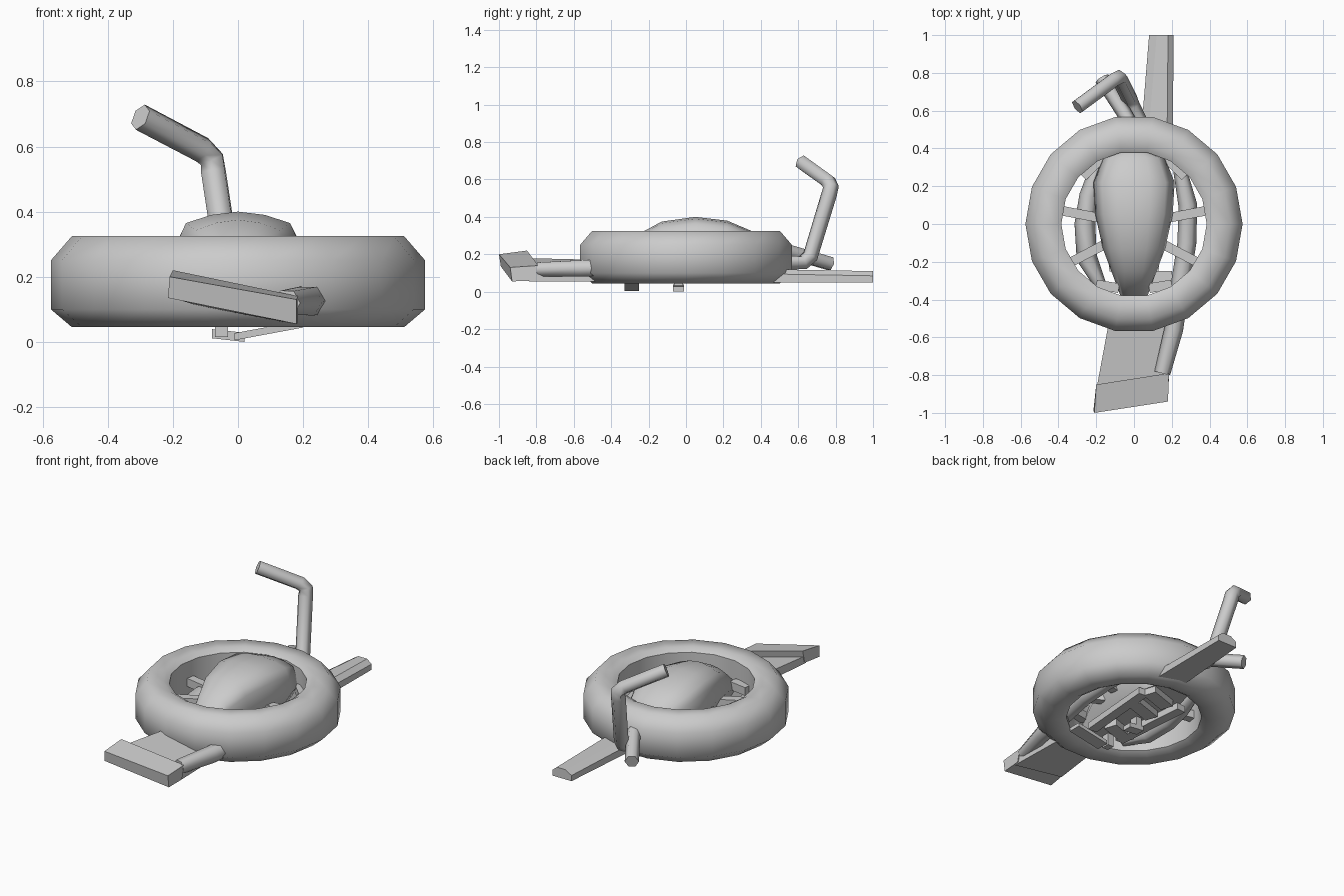
import bpy, bmesh
from math import sin, cos, tau, radians
from mathutils import Vector

cube = bpy.data.objects.get("Cube")
if cube:
    bpy.data.objects.remove(cube, do_unlink=True)

grey = bpy.data.materials.new("plain_grey")
grey.use_nodes = True
grey.diffuse_color = (0.6, 0.6, 0.6, 1)
grey.node_tree.nodes["Principled BSDF"].inputs["Base Color"].default_value = (0.6, 0.6, 0.6, 1)


def smooth(obj, angle):
    bpy.ops.object.select_all(action='DESELECT')
    obj.select_set(True)
    bpy.context.view_layer.objects.active = obj
    bpy.ops.object.shade_smooth_by_angle(angle=radians(angle))


def loft(name, rings, closed=False, angle=30):
    """Skin a list of equal cross-sections, capped unless closed."""
    bm = bmesh.new()
    loops = [[bm.verts.new(p) for p in ring] for ring in rings]
    n = len(loops[0])
    pairs = list(zip(loops, loops[1:]))
    if closed:
        pairs.append((loops[-1], loops[0]))
    else:
        bm.faces.new(loops[0])
        bm.faces.new(loops[-1])
    for a, b in pairs:
        for i in range(n):
            j = (i + 1) % n
            bm.faces.new((a[i], a[j], b[j], b[i]))
    bmesh.ops.recalc_face_normals(bm, faces=bm.faces)
    mesh = bpy.data.meshes.new(name)
    bm.to_mesh(mesh)
    bm.free()
    mesh.materials.append(grey)
    obj = bpy.data.objects.new(name, mesh)
    bpy.context.collection.objects.link(obj)
    smooth(obj, angle)
    return obj


def tube(name, path, radius, scales=None):
    """Six-sided capped tube along a path, turned into a mesh."""
    curve = bpy.data.curves.new(name, 'CURVE')
    curve.dimensions = '3D'
    curve.bevel_depth = radius
    curve.bevel_resolution = 1
    curve.use_fill_caps = True
    spline = curve.splines.new('POLY')
    spline.points.add(len(path) - 1)
    for i, p in enumerate(path):
        spline.points[i].co = (*p, 1)
        spline.points[i].radius = scales[i] if scales else 1
    curve.materials.append(grey)
    obj = bpy.data.objects.new(name, curve)
    bpy.context.collection.objects.link(obj)
    bpy.ops.object.select_all(action='DESELECT')
    obj.select_set(True)
    bpy.context.view_layer.objects.active = obj
    bpy.ops.object.convert(target='MESH')
    smooth(bpy.context.object, 62)


def beam(name, start, end, width, height):
    """Straight rectangular bar between two points."""
    a, b = Vector(start), Vector(end)
    side = (b - a).cross(Vector((0, 0, 1))).normalized() * width / 2
    up = Vector((0, 0, height / 2))
    loft(name, [[p + side + up, p - side + up, p - side - up, p + side - up] for p in (a, b)])


# Big flat wheel with bevelled shoulders
tyre = [(.575, .1), (.575, .25), (.51, .325), (.42, .325),
        (.385, .305), (.385, .065), (.42, .045), (.51, .045)]
loft("wheel_ring", [[(r * cos(tau * i / 18), r * sin(tau * i / 18), z) for r, z in tyre]
                    for i in range(18)], closed=True, angle=50)

# Egg-shaped body in the middle: y, half width, top height
body = []
for y, w, top in ((-.385, .07, .19), (-.25, .12, .31), (-.13, .165, .375), (.05, .205, .4),
                  (.22, .215, .38), (.35, .165, .325), (.41, .05, .26)):
    drop = (top - .09) / .31
    half = [(.4, top - .01 * drop), (.78, top - .035 * drop), (.88, top - .08 * drop),
            (1, top - .18 * drop), (.65, .09)]
    body.append([(0, y, top)] + [(w * u, y, z) for u, z in half]
                + [(-w * u, y, z) for u, z in reversed(half)])
loft("centre_body", body, angle=50)

# Spokes and underside rails, the same on both sides
for s, side in ((1, "left"), (-1, "right")):
    for i, (x1, y1, x2, y2) in enumerate(((.17, .03, .38, .07), (.16, .36, .27, .25),
                                          (.14, -.1, .33, -.2), (.08, -.34, .2, -.32))):
        beam(f"{side}_spoke_{i + 1}", (s * x1, y1, .18), (s * x2, y2, .18), .05, .05)
    beam(f"{side}_under_rail", (s * .1, -.25, .07), (s * .14, .25, .07), .06, .04)

# Bulging side pipes; the left one runs forward under the wheel
tube("left_pipe", [(.24, .3, .16), (.285, .1, .15), (.28, -.1, .14), (.24, -.35, .13),
                   (.21, -.56, .125), (.15, -.79, .12)], .05, [.7, 1, 1, 1, 1, .85])
tube("right_pipe", [(-.2, .3, .16), (-.24, .15, .15), (-.26, 0, .14), (-.25, -.18, .13),
                    (-.18, -.32, .12)], .055, [.6, .9, 1, 1, .6])

# Tilted front board with a raised lip
loft("front_board", [
    [(-.12, -.45, .11), (.17, -.45, .055), (.17, -.45, .11), (-.12, -.45, .17)],
    [(-.2, -.88, .135), (.18, -.84, .055), (.18, -.84, .1), (-.2, -.88, .18)]])
loft("front_lip", [
    [(-.215, -.99, .135), (-.21, -1, .2), (-.2, -.85, .22), (-.2, -.87, .14)],
    [(.18, -.93, .055), (.18, -.94, .13), (.185, -.79, .14), (.185, -.81, .06)]])

# Long rear bar with chamfered top
loft("rear_bar", [
    [(x1, y, .05), (x2, y, .05), (x2, y, top - .025), (x2 - .03, y, top),
     (x1 + .04, y, top), (x1, y, top - .025)]
    for x1, x2, y, top in ((.035, .205, .45, .12), (.08, .21, 1, .11))])

# Bent handle and short pipe at the back
tube("rear_handle", [(.06, .48, .155), (-.01, .625, .155), (-.025, .665, .19), (-.075, .765, .52),
                     (-.08, .775, .56), (-.11, .76, .59), (-.3, .62, .69)], .042)
tube("rear_pipe", [(.02, .46, .24), (-.06, .6, .2), (-.17, .77, .15)], .04)

# Small pegs and engine blocks below the body
beam("front_peg", (-.01, -.29, .016), (.2, -.29, .055), .08, .022)
beam("rear_peg", (-.08, -.04, .025), (.02, -.04, .014), .06, .028)
for x, y in ((-.05, -.29), (-.05, -.04)):
    beam("peg_post", (x, y - .025, .055), (x, y + .025, .055), .04, .08)
for i, (x, y) in enumerate(((.02, .1), (-.04, -.18), (.03, .25))):
    beam(f"engine_block_{i + 1}", (x - .09, y - .03, .08), (x + .09, y + .03, .08), .08, .06)
